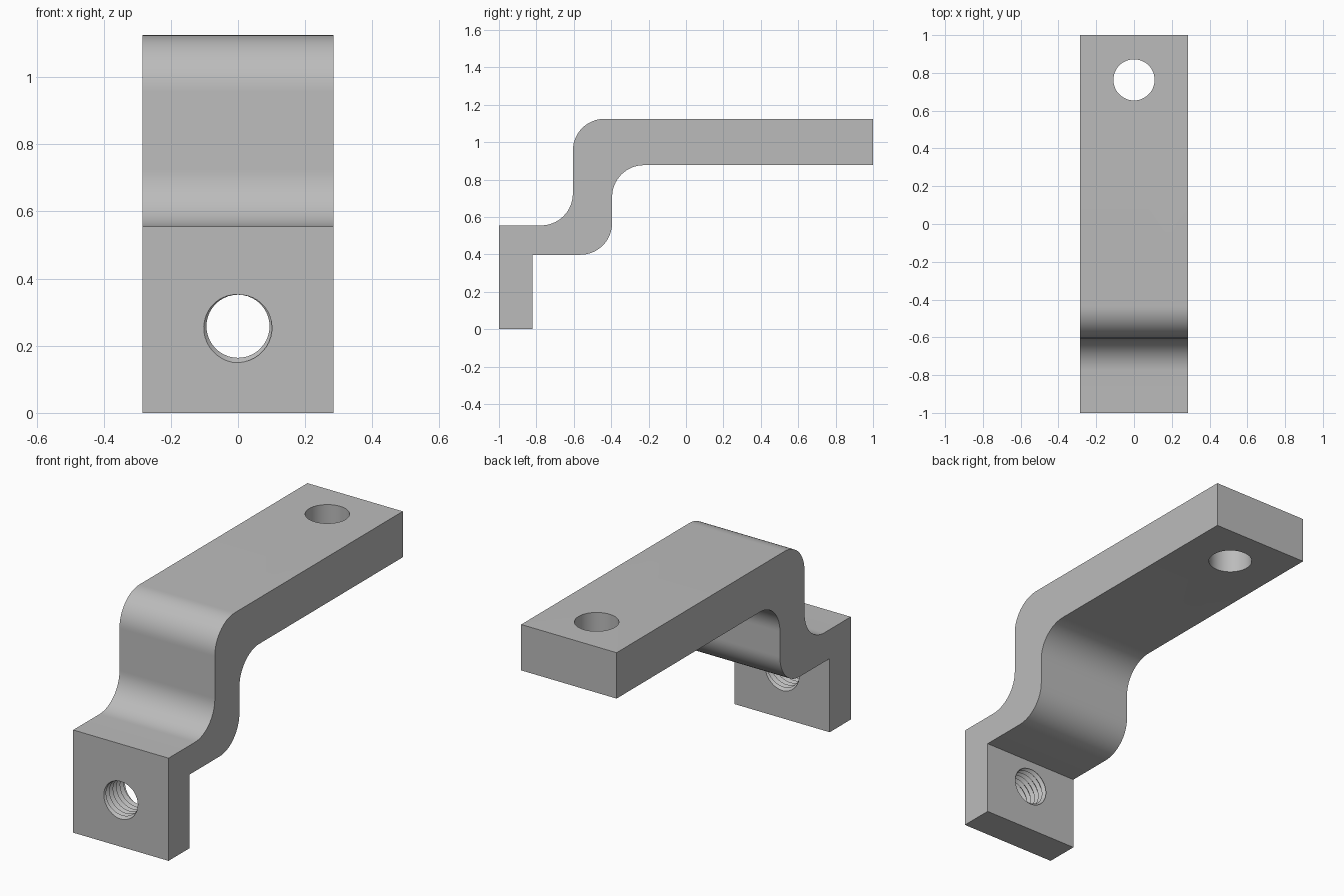
import bpy, bmesh, math
from math import sin, cos, pi

if "Cube" in bpy.data.objects:
    bpy.data.objects.remove(bpy.data.objects["Cube"])

steel = bpy.data.materials.new("plain grey")
steel.diffuse_color = (0.5, 0.5, 0.5, 1)
steel.use_nodes = True
steel.node_tree.nodes["Principled BSDF"].inputs["Base Color"].default_value = steel.diffuse_color
HALF_WIDTH = 0.285


def make_object(name, bm):
    bmesh.ops.recalc_face_normals(bm, faces=bm.faces)
    mesh = bpy.data.meshes.new(name)
    bm.to_mesh(mesh)
    bm.free()
    mesh.materials.append(steel)
    obj = bpy.data.objects.new(name, mesh)
    bpy.context.collection.objects.link(obj)
    return obj


def arc(cy, cz, r, start, end, steps=16):
    angles = [math.radians(start + (end - start) * i / steps) for i in range(steps + 1)]
    return [(cy + r * cos(a), cz + r * sin(a)) for a in angles]


# Stepped bracket: side profile extruded across the width
profile = [(-1, 0), (-0.82, 0), (-0.82, 0.398)]
profile += arc(-0.565, 0.568, 0.17, -90, 0)
profile += arc(-0.225, 0.707, 0.17, 180, 90)
profile += [(1, 0.877), (1, 1.125)]
profile += arc(-0.435, 0.955, 0.17, 90, 180)
profile += arc(-0.775, 0.725, 0.17, 0, -90)
profile += [(-1, 0.555)]
bm = bmesh.new()
side = bm.faces.new([bm.verts.new((-HALF_WIDTH, y, z)) for y, z in profile])
ext = bmesh.ops.extrude_face_region(bm, geom=[side])
bmesh.ops.translate(bm, vec=(2 * HALF_WIDTH, 0, 0),
                    verts=[g for g in ext["geom"] if isinstance(g, bmesh.types.BMVert)])
bracket = make_object("bracket", bm)

# Plain bolt hole cutter
bm = bmesh.new()
bmesh.ops.create_cone(bm, cap_ends=True, segments=48, radius1=0.109, radius2=0.109, depth=0.6)
bmesh.ops.translate(bm, vec=(0, 0.763, 1), verts=bm.verts)
bolt_cutter = make_object("bolt_hole_cutter", bm)

# Threaded hole cutter: a crest spiral and a root spiral joined by two strips
N, TURNS, PITCH = 40, 10, 0.03
M = N * TURNS
bm = bmesh.new()


def spiral(radius, offset, count):
    return [bm.verts.new((radius * cos(2 * pi * i / N),
                          -1.067 + PITCH * (i / N + offset),
                          0.258 + radius * sin(2 * pi * i / N))) for i in range(count)]


crest = spiral(0.094, 0, M + 1)
root = spiral(0.109, 0.5, M - N + 1)
for i in range(M - N):
    bm.faces.new((crest[i], root[i], root[i + 1], crest[i + 1]))
    bm.faces.new((root[i], crest[i + N], crest[i + N + 1], root[i + 1]))
for y, loop in ((-1.1, crest[:N + 1] + [root[0]]), (-0.72, crest[M - N:] + [root[-1]])):
    tip = bm.verts.new((0, y, 0.258))
    for a, b in zip(loop, loop[1:] + loop[:1]):
        bm.faces.new((a, b, tip))
thread_cutter = make_object("thread_cutter", bm)

# Cut both holes, then smooth the bends
bpy.context.view_layer.objects.active = bracket
bracket.select_set(True)
for cutter in (bolt_cutter, thread_cutter):
    mod = bracket.modifiers.new(cutter.name, 'BOOLEAN')
    mod.operation = 'DIFFERENCE'
    mod.solver = 'EXACT'
    mod.object = cutter
    bpy.ops.object.modifier_apply(modifier=mod.name)
    bpy.data.objects.remove(cutter)
bpy.ops.object.shade_smooth_by_angle(angle=math.radians(30))
